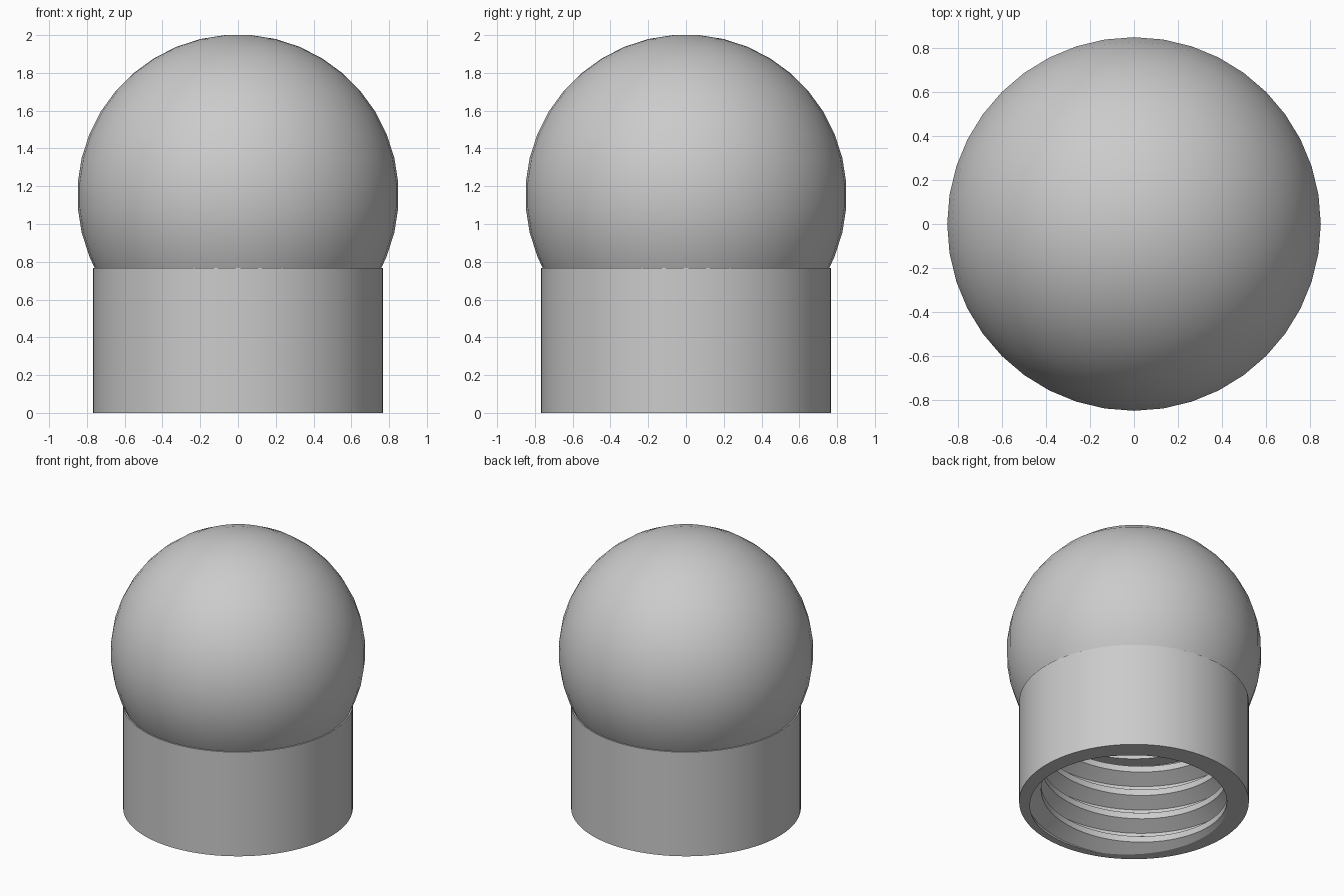
import bpy, bmesh, math

if "Cube" in bpy.data.objects:
    bpy.data.objects.remove(bpy.data.objects["Cube"], do_unlink=True)

grey = bpy.data.materials.new("mid grey")
grey.use_nodes = True
COLOUR = (0.6, 0.6, 0.6, 1)
grey.diffuse_color = COLOUR
grey.node_tree.nodes["Principled BSDF"].inputs["Base Color"].default_value = COLOUR

SLEEVE_R, SLEEVE_H = 0.767, 0.767
BALL_R, BALL_Z = 0.851, 1.152
MINOR, MAJOR, PITCH = 0.62, 0.717, 0.18
THREAD_H = 0.686          # the thread stops here, the plain bore goes on
CREST = math.pi / 2       # direction of the thread crest on the bottom rim


def polar(r, angle, z):
    return (r * math.cos(angle), r * math.sin(angle), z)


def add_strip(bm, columns):
    """Quads between neighbouring columns of points."""
    cols = [[bm.verts.new(p) for p in col] for col in columns]
    for a, b in zip(cols, cols[1:]):
        for i in range(len(a) - 1):
            bm.faces.new((a[i], b[i], b[i + 1], a[i + 1]))


def finish(name, bm, angle):
    """Weld the mesh, make it an object and smooth it by angle."""
    bmesh.ops.remove_doubles(bm, verts=bm.verts[:], dist=1e-5)
    bmesh.ops.dissolve_degenerate(bm, edges=bm.edges[:], dist=1e-5)
    bmesh.ops.recalc_face_normals(bm, faces=bm.faces[:])
    mesh = bpy.data.meshes.new(name)
    bm.to_mesh(mesh)
    bm.free()
    mesh.materials.append(grey)
    obj = bpy.data.objects.new(name, mesh)
    bpy.context.collection.objects.link(obj)
    bpy.ops.object.select_all(action='DESELECT')
    obj.select_set(True)
    bpy.context.view_layer.objects.active = obj
    bpy.ops.object.shade_smooth_by_angle(angle=math.radians(angle))


# Ball: rings every 9 degrees with a small flat cap, cut where it meets the sleeve
cut = math.asin((SLEEVE_H - BALL_Z) / BALL_R)
lats = [cut] + [math.radians(-22.5 + 9 * i) for i in range(13)]
ball_profile = [(BALL_R * math.cos(a), BALL_Z + BALL_R * math.sin(a)) for a in lats]
ball_profile.append((0, ball_profile[-1][1]))
bm = bmesh.new()
add_strip(bm, [[polar(r, math.tau * i / 40, z) for r, z in ball_profile]
               for i in range(41)])
finish("ball", bm, 30)

# Thread tooth corners over one turn: crest flat, flank, root flat, flank
CORNERS = [(-0.125, MINOR), (0.125, MINOR), (0.4375, MAJOR), (0.5625, MAJOR), (0.875, MINOR)]


def bore_radius(angle, z):
    """Radius of the right-handed threaded bore."""
    t = (z / PITCH - (angle - CREST) / math.tau + 0.125) % 1 - 0.125
    for (t0, r0), (t1, r1) in zip(CORNERS, CORNERS[1:]):
        if t <= t1:
            return r0 + (r1 - r0) * (t - t0) / (t1 - t0)
    return MINOR


# Threaded sleeve: bottom rim, outer wall and ledge, then the plain bore end
SEG = 80
bm = bmesh.new()
wall, bore_end = [], []
for i in range(SEG + 1):
    a = math.tau * (i % SEG) / SEG
    wall.append([polar(bore_radius(a, 0), a, 0), polar(SLEEVE_R, a, 0),
                 polar(SLEEVE_R, a, SLEEVE_H), polar(0.74, a, SLEEVE_H)])
    bore_end.append([polar(bore_radius(a, THREAD_H), a, THREAD_H),
                     polar(MINOR - 0.004, a, THREAD_H),
                     polar(MINOR - 0.004, a, SLEEVE_H), (0, 0, SLEEVE_H)])
add_strip(bm, wall)
add_strip(bm, bore_end)

# Helical thread, trimmed flat at both ends
turns = math.ceil(THREAD_H / PITCH) + 2
helix = []
for i in range(-2 * SEG, turns * SEG + 1):
    a = math.tau * i / SEG
    column = []
    for t, r in CORNERS:
        z = PITCH * (t + (a - CREST) / math.tau)
        trimmed = min(max(z, 0), THREAD_H)
        if trimmed != z:
            r = bore_radius(a, trimmed)
        column.append(polar(r, a, trimmed))
    helix.append(column)
add_strip(bm, helix)
finish("threaded_sleeve", bm, 25)
